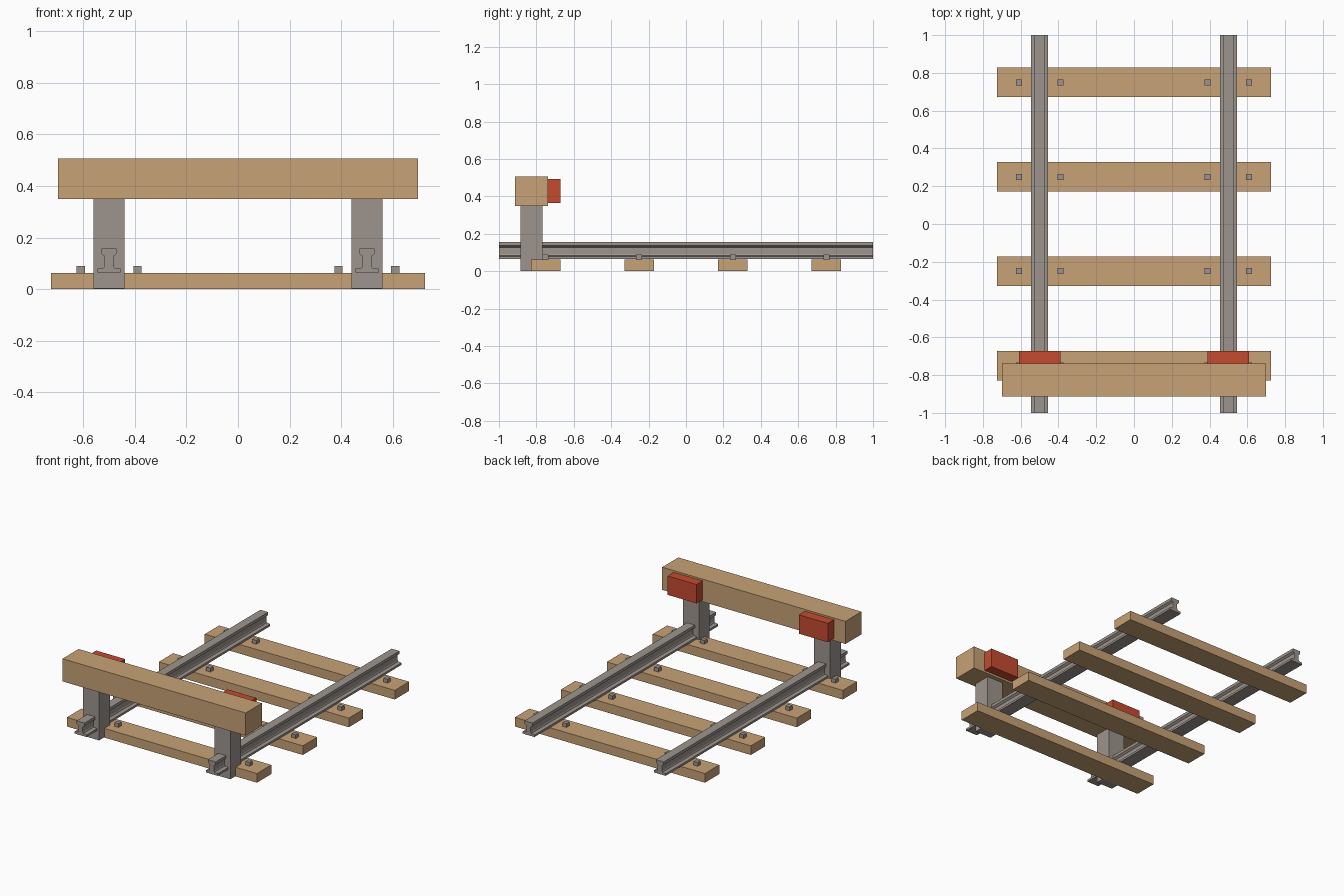
import bpy
import bmesh

cube = bpy.data.objects.get("Cube")
if cube:
    bpy.data.objects.remove(cube, do_unlink=True)


def material(name, color):
    m = bpy.data.materials.new(name)
    m.use_nodes = True
    m.diffuse_color = (*color, 1)
    m.node_tree.nodes["Principled BSDF"].inputs["Base Color"].default_value = (*color, 1)
    return m


wood = material("timber", (0.58, 0.36, 0.18))
steel = material("grey steel", (0.34, 0.30, 0.27))
red = material("red paint", (0.56, 0.07, 0.03))


def finish(name, bm, mat):
    bmesh.ops.recalc_face_normals(bm, faces=bm.faces)
    mesh = bpy.data.meshes.new(name)
    bm.to_mesh(mesh)
    bm.free()
    mesh.materials.append(mat)
    obj = bpy.data.objects.new(name, mesh)
    bpy.context.collection.objects.link(obj)
    return obj


def box(name, lo, hi, mat):
    bm = bmesh.new()
    bmesh.ops.create_cube(bm, size=1)
    for v in bm.verts:
        v.co = [(a + b) / 2 + c * (b - a) for a, b, c in zip(lo, hi, v.co)]
    return finish(name, bm, mat)


def rail(name, x, mat):
    # Half profile from foot to head, mirrored and extruded along the track
    half = [(0.045, 0.065), (0.045, 0.079), (0.021, 0.083), (0.017, 0.092),
            (0.017, 0.127), (0.03, 0.137), (0.03, 0.157)]
    outline = half + [(-px, pz) for px, pz in reversed(half)]
    bm = bmesh.new()
    face = bm.faces.new([bm.verts.new((x + px, -1, pz)) for px, pz in outline])
    out = bmesh.ops.extrude_face_region(bm, geom=[face])
    verts = [g for g in out["geom"] if isinstance(g, bmesh.types.BMVert)]
    bmesh.ops.translate(bm, verts=verts, vec=(0, 2, 0))
    return finish(name, bm, mat)


# Sleepers with square spikes either side of each rail
for i in range(4):
    y = -0.75 + i * 0.5
    box(f"sleeper_{i + 1}", (-0.724, y - 0.078, 0), (0.724, y + 0.078, 0.063), wood)
    for j, x in enumerate((-0.61, -0.39, 0.39, 0.61)):
        box(f"spike_{i + 1}_{j + 1}", (x - 0.016, y - 0.016, 0.06),
            (x + 0.016, y + 0.016, 0.089), steel)

# Rails, buffer posts and red buffer pads
for side, x in (("right", -0.5), ("left", 0.5)):
    rail(f"rail_{side}", x, steel)
    box(f"buffer_post_{side}", (x - 0.061, -0.885, 0.002), (x + 0.061, -0.768, 0.352), steel)
    box(f"buffer_pad_{side}", (x - 0.11, -0.745, 0.364), (x + 0.11, -0.672, 0.494), red)

# Buffer beam
box("buffer_beam", (-0.698, -0.913, 0.35), (0.698, -0.738, 0.506), wood)
